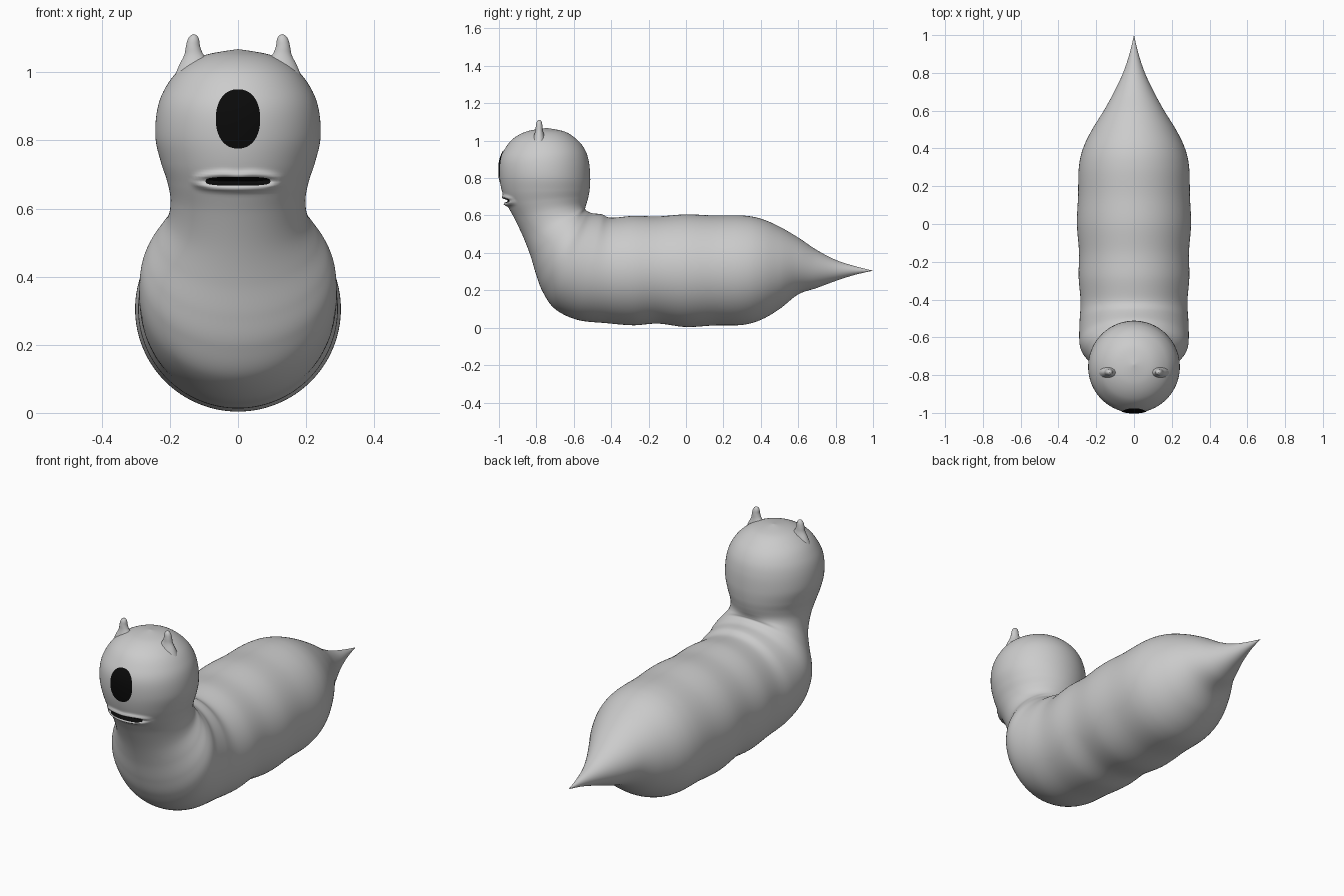
import bpy, bmesh, math
from mathutils import Vector
from mathutils.bvhtree import BVHTree

cube = bpy.data.objects.get("Cube")
if cube:
    bpy.data.objects.remove(cube, do_unlink=True)


def material(name, value):
    mat = bpy.data.materials.new(name)
    mat.use_nodes = True
    colour = (value, value, value, 1)
    mat.diffuse_color = colour
    mat.node_tree.nodes["Principled BSDF"].inputs["Base Color"].default_value = colour
    return mat


skin = material("grey skin", 0.6)
black = material("black", 0.003)


def finish(name, bm, mat):
    bmesh.ops.remove_doubles(bm, verts=bm.verts, dist=0.00005)
    bmesh.ops.recalc_face_normals(bm, faces=bm.faces)
    for face in bm.faces:
        face.smooth = True
    mesh = bpy.data.meshes.new(name)
    bm.to_mesh(mesh)
    bm.free()
    mesh.materials.append(mat)
    obj = bpy.data.objects.new(name, mesh)
    bpy.context.collection.objects.link(obj)
    return obj


def smooth_stations(stations, steps):
    """Catmull-Rom interpolation through tuples of numbers."""
    result = []
    last = len(stations) - 1
    for i in range(last):
        a, b, c, d = (stations[min(max(k, 0), last)] for k in range(i - 1, i + 3))
        for s in range(steps):
            t = s / steps
            result.append([q + t / 2 * (r - p + t * (2*p - 5*q + 4*r - u + t * (3*(q - r) + u - p)))
                           for p, q, r, u in zip(a, b, c, d)])
    return result + [list(stations[last])]


def bridge(bm, rings):
    for low, high in zip(rings, rings[1:]):
        for i in range(len(low)):
            j = (i + 1) % len(low)
            bm.faces.new((low[i], low[j], high[j], high[i]))


def loft(stations, steps, sides):
    """Each station: back y, back z, front y, front z, half width, centre x."""
    bm = bmesh.new()
    rings = []
    for yb, zb, yf, zf, w, cx in smooth_stations(stations, steps):
        centre = Vector((cx, (yb + yf) / 2, (zb + zf) / 2))
        axis = Vector((0, (yb - yf) / 2, (zb - zf) / 2))
        ring = []
        for i in range(sides):
            a = math.tau * i / sides
            ring.append(bm.verts.new(centre + axis * math.cos(a) + Vector((w * math.sin(a), 0, 0))))
        rings.append(ring)
    bridge(bm, rings)
    return bm


# Tail and trunk: y, top, bottom, half width
trunk = [
    (1.0, .305, .305, 0), (.9, .33, .282, .024), (.8, .363, .25, .058),
    (.7, .415, .213, .105), (.6, .482, .178, .16), (.5, .54, .1, .222),
    (.4, .583, .042, .27), (.3, .6, .015, .292), (.15, .6, .012, .296),
    (0, .606, .004, .302), (-.15, .595, .022, .291), (-.28, .598, .013, .293),
]
# Chest, neck and head: back y, back z, front y, front z, half width
upper = [
    (-.4, .588, -.42, .024, .283), (-.45, .606, -.58, .042, .288),
    (-.5, .612, -.7, .1, .29), (-.525, .622, -.765, .19, .285),
    (-.538, .632, -.8, .28, .266), (-.538, .643, -.83, .38, .236),
    (-.535, .655, -.868, .48, .206), (-.53, .67, -.915, .58, .198),
    (-.522, .7, -.958, .66, .208), (-.515, .74, -.984, .73, .226),
    (-.512, .8, -.998, .81, .242), (-.518, .88, -.996, .89, .238),
    (-.537, .945, -.972, .95, .217), (-.577, 1.0, -.925, 1.01, .174),
    (-.645, 1.047, -.85, 1.05, .103), (-.745, 1.068, -.745, 1.068, 0),
]
stations = [(y, top, y, bottom, w, 0) for y, top, bottom, w in trunk]
stations += [s + (0,) for s in upper]
body = loft(stations, 10, 128)

# Lips and mouth hollow, raised and sunk in the skin
MOUTH_Z = .68
for v in body.verts:
    x, dz = v.co.x, v.co.z - MOUTH_Z
    if v.co.y > -.85 or abs(x) > .16 or abs(dz) > .08:
        continue
    arch = math.sqrt(max(0, 1 - (x / .135) ** 2))
    gap = .02 * arch
    if dz > 0:
        gap *= 1 - .2 * math.exp(-(x / .03) ** 2)
    ridge = (.013 if dz > 0 else .018) * min(1, arch * 1.5)
    push = ridge * math.exp(-((abs(dz) - gap) / .01) ** 2)
    hollow = .02 * max(0, 1 - (x / .1) ** 4) * math.exp(-(dz / .009) ** 2)
    v.co.y += hollow - push

body.normal_update()
surface = BVHTree.FromBMesh(body)
finish("body", body, skin)


def patch(name, half_width, half_height, z, power, lift):
    """Thin dark plate laid over the front of the head."""
    bm = bmesh.new()
    rings = []
    for k in range(13):
        ring = []
        for i in range(64):
            a = math.tau * i / 64
            c, s = math.cos(a), math.sin(a)
            px = half_width * k / 12 * math.copysign(abs(c) ** power, c)
            pz = z + half_height * k / 12 * math.copysign(abs(s) ** power, s)
            hit = surface.ray_cast(Vector((px, -2, pz)), Vector((0, 1, 0)))[0]
            ring.append(bm.verts.new(hit - Vector((0, lift, 0))))
        rings.append(ring)
    bridge(bm, rings)
    finish(name, bm, black)


patch("eye", .065, .087, .863, .9, .004)
patch("mouth", .095, .013, MOUTH_Z, .65, .003)

# Horns: height, half width, half depth, centre x
horn = [(.98, .075, .05, .115), (1.02, .05, .031, .123), (1.05, .029, .021, .129),
        (1.075, .021, .018, .132), (1.095, .017, .015, .131),
        (1.107, .01, .009, .13), (1.112, 0, 0, .13)]
for side, name in ((1, "left_horn"), (-1, "right_horn")):
    rows = [(-.785 + d, z, -.785 - d, z, w, side * x) for z, w, d, x in horn]
    finish(name, loft(rows, 5, 32), skin)
